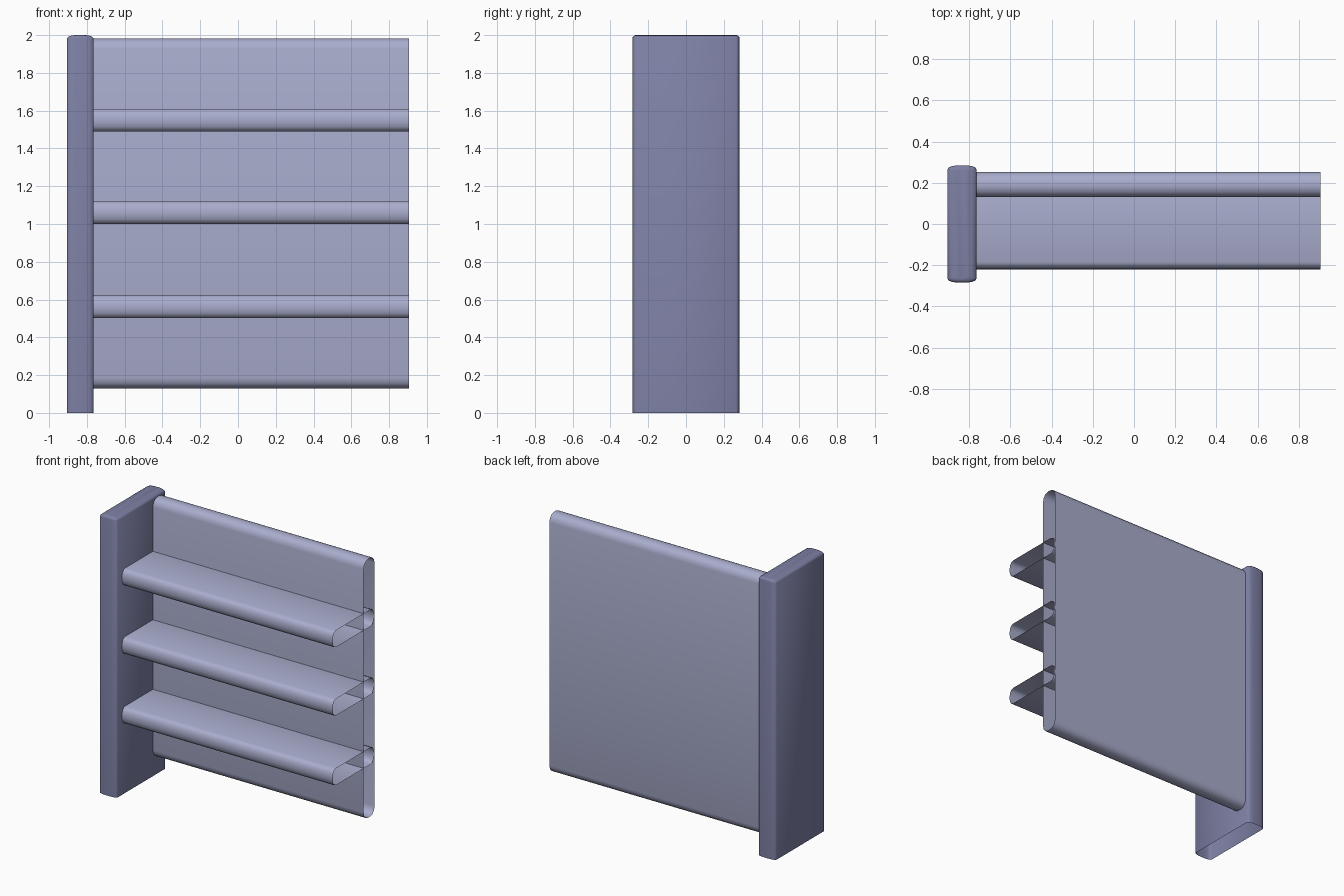
import bpy, bmesh, math

if "Cube" in bpy.data.objects:
    bpy.data.objects.remove(bpy.data.objects["Cube"])


def material(name, color):
    m = bpy.data.materials.new(name)
    m.diffuse_color = (*color, 1.0)
    m.use_nodes = True
    m.node_tree.nodes["Principled BSDF"].inputs["Base Color"].default_value = m.diffuse_color
    return m


light = material("light lavender grey", (0.40, 0.42, 0.61))
dark = material("dark lavender grey", (0.205, 0.215, 0.37))


def rounded(hu, hv, ru, rv, n=3):
    """Rectangle outline with elliptical rounded corners, centred on 0."""
    pts = []
    for q in range(4):
        su = 1 if q in (0, 3) else -1
        sv = 1 if q in (0, 1) else -1
        for i in range(n + 1):
            a = math.pi / 2 * (q + i / n)
            pts.append((su * (hu - ru) + ru * math.cos(a),
                        sv * (hv - rv) + rv * math.sin(a)))
    return pts


def loft(name, rings, mat, cap_end=False):
    """Skin a list of rings, with open ends unless capped."""
    bm = bmesh.new()
    loops = [[bm.verts.new(p) for p in r] for r in rings]
    for a, b in zip(loops, loops[1:]):
        for i in range(len(a)):
            j = (i + 1) % len(a)
            bm.faces.new((a[i], a[j], b[j], b[i]))
    if cap_end:
        bm.faces.new(loops[-1])
    bmesh.ops.recalc_face_normals(bm, faces=bm.faces)
    me = bpy.data.meshes.new(name)
    bm.to_mesh(me)
    bm.free()
    ob = bpy.data.objects.new(name, me)
    bpy.context.collection.objects.link(ob)
    me.materials.append(mat)
    bpy.ops.object.select_all(action='DESELECT')
    ob.select_set(True)
    bpy.context.view_layer.objects.active = ob
    bpy.ops.object.shade_smooth_by_angle(angle=math.radians(60))
    return ob


def tube(name, y0, y1, z0, z1, ry, rz):
    """Hollow board running along x, open at both ends."""
    prof = rounded((y1 - y0) / 2, (z1 - z0) / 2, ry, rz)
    cy, cz = (y0 + y1) / 2, (z0 + z1) / 2
    loft(name, [[(x, cy + u, cz + v) for u, v in prof] for x in (0.905, -0.77)], light)


# end panel: rounded top, open underneath
HX, HY, RX, RY, RZ = 0.07, 0.284, 0.045, 0.018, 0.018
outline = rounded(HX, HY, RX, RY)
rings = [[(-0.835 + u, v, 0.0) for u, v in outline]]
for k in range(4):
    a = math.pi / 2 * k / 3
    s = 1 - math.cos(a)
    fx, fy = 1 - RX * s / HX, 1 - RY * s / HY
    rings.append([(-0.835 + u * fx, v * fy, 2.0 - RZ + RZ * math.sin(a))
                  for u, v in outline])
loft("end_panel", rings, dark, cap_end=True)

# back panel
tube("back_panel", 0.13, 0.253, 0.13, 1.982, 0.05, 0.055)

# shelves
for i, z in enumerate((0.502, 1.0, 1.49)):
    tube("shelf_%d" % (i + 1), -0.22, 0.245, z, z + 0.12, 0.035, 0.05)
